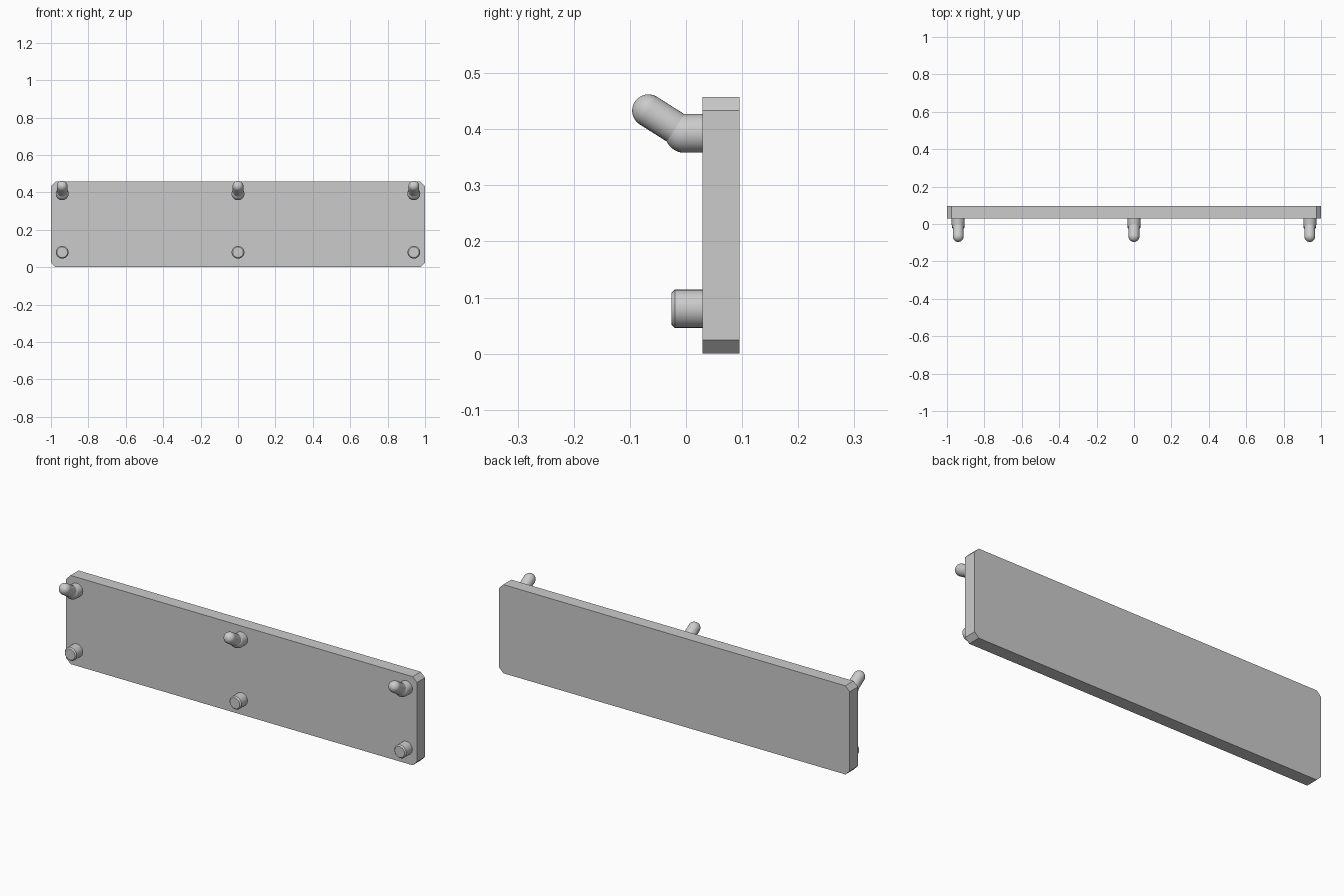
import bpy, bmesh, math
from mathutils import Vector

cube = bpy.data.objects.get("Cube")
if cube:
    bpy.data.objects.remove(cube, do_unlink=True)

GREY = (0.6, 0.6, 0.6, 1)
grey = bpy.data.materials.new("light grey")
grey.use_nodes = True
grey.diffuse_color = GREY
grey.node_tree.nodes["Principled BSDF"].inputs["Base Color"].default_value = GREY


def make_object(name, bm):
    bmesh.ops.recalc_face_normals(bm, faces=bm.faces)
    mesh = bpy.data.meshes.new(name)
    bm.to_mesh(mesh)
    bm.free()
    mesh.materials.append(grey)
    obj = bpy.data.objects.new(name, mesh)
    bpy.context.collection.objects.link(obj)
    return obj


def lathe(name, start, direction, profile, sides=32):
    """Turn a (radius, distance) profile around an axis."""
    bm = bmesh.new()
    turn = Vector((0, 0, 1)).rotation_difference(Vector(direction))
    rings = []
    for radius, dist in profile:
        ring = []
        for i in range(sides):
            a = 2 * math.pi * i / sides
            p = Vector((radius * math.cos(a), radius * math.sin(a), dist))
            ring.append(bm.verts.new(turn @ p + Vector(start)))
        rings.append(ring)
    for low, high in zip(rings, rings[1:]):
        for i in range(sides):
            j = (i + 1) % sides
            bm.faces.new((low[i], low[j], high[j], high[i]))
    bm.faces.new(rings[0])
    bm.faces.new(rings[-1])
    obj = make_object(name, bm)
    bpy.ops.object.select_all(action='DESELECT')
    obj.select_set(True)
    bpy.context.view_layer.objects.active = obj
    bpy.ops.object.shade_smooth_by_angle(angle=math.radians(35))
    return obj


def round_ended(radius, length, steps=10):
    """Profile of a rod whose far end is a hemisphere."""
    arc = [math.pi / 2 * k / steps for k in range(steps)] + [1.55]
    return [(radius, 0)] + [(radius * math.cos(a), length + radius * math.sin(a)) for a in arc]


# Back panel: flat board with clipped corners
FRONT, BACK, TOP, CUT = 0.029, 0.095, 0.457, 0.024
outline = [(-1, CUT), (CUT - 1, 0), (1 - CUT, 0), (1, CUT),
           (1, TOP - CUT), (1 - CUT, TOP), (CUT - 1, TOP), (-1, TOP - CUT)]
bm = bmesh.new()
board = bm.faces.new([bm.verts.new((x, FRONT, z)) for x, z in outline])
extruded = bmesh.ops.extrude_face_region(bm, geom=[board])
moved = [v for v in extruded["geom"] if isinstance(v, bmesh.types.BMVert)]
bmesh.ops.translate(bm, verts=moved, vec=(0, BACK - FRONT, 0))
if not board.is_valid or len(bm.faces) < 10:
    bm.faces.new([v for v in bm.verts if v not in moved])
make_object("back_panel", bm)

# Three columns, each with an angled hook above and a straight peg below
elbow = Vector((0, -0.003, 0.3925))
tip = Vector((0, -0.067, 0.433))
for side, x in (("right", -0.94), ("middle", 0), ("left", 0.94)):
    shift = Vector((x, 0, 0))
    lathe(f"{side}_hook_base", (x, FRONT + 0.002, elbow.z), (0, -1, 0),
          round_ended(0.0345, FRONT + 0.002 - elbow.y))
    lathe(f"{side}_hook_arm", elbow + shift, (tip - elbow).normalized(),
          round_ended(0.029, (tip - elbow).length))
    lathe(f"{side}_peg", (x, FRONT + 0.002, 0.08), (0, -1, 0),
          [(0.034, 0), (0.034, 0.051), (0.028, 0.057)])
